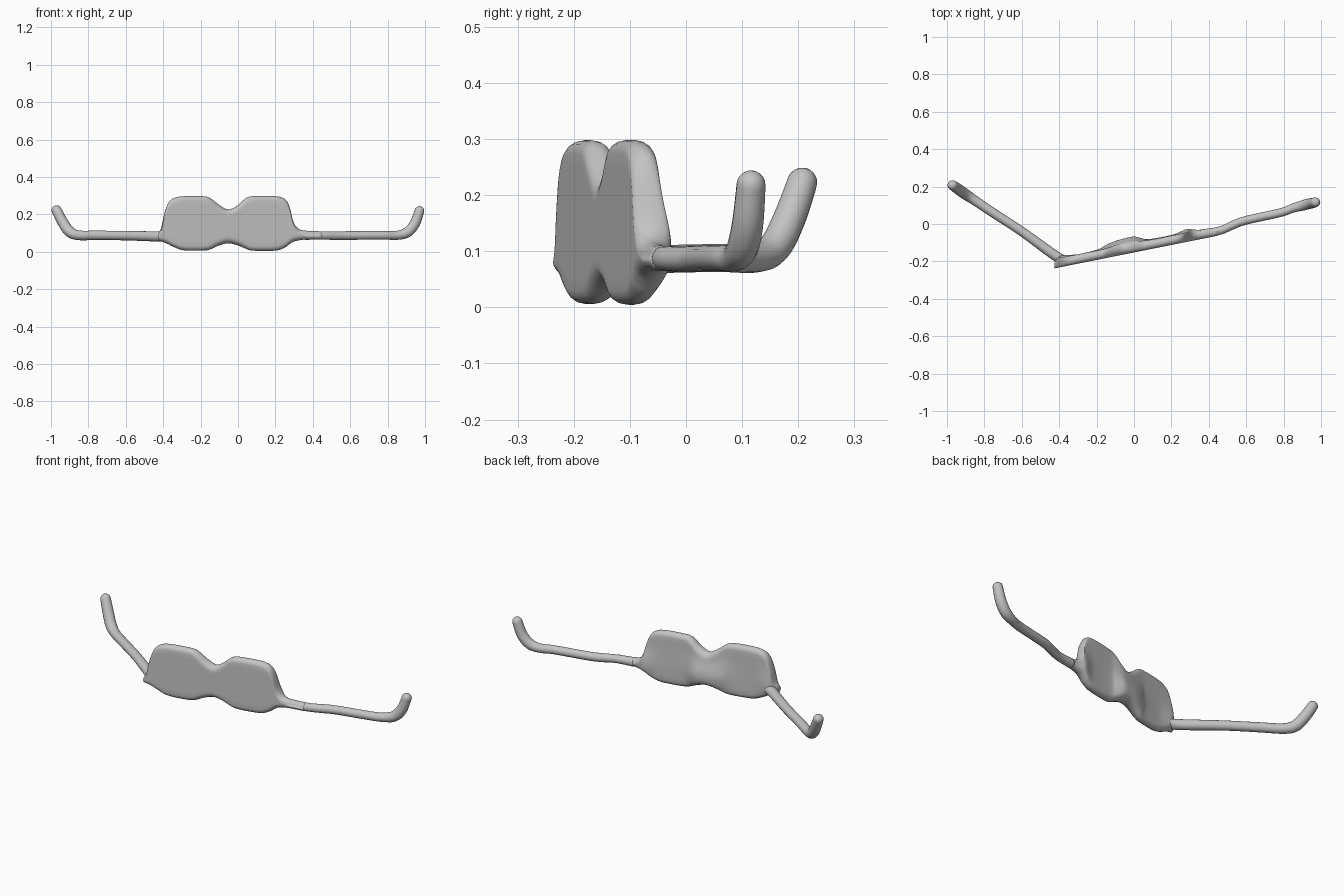
import bpy, bmesh, math
from mathutils import Vector

cube = bpy.data.objects.get("Cube")
if cube:
    bpy.data.objects.remove(cube, do_unlink=True)

grey = bpy.data.materials.new("plain_grey")
grey.use_nodes = True
grey.diffuse_color = (0.55, 0.55, 0.55, 1)
bsdf = grey.node_tree.nodes["Principled BSDF"]
bsdf.inputs["Base Color"].default_value = (0.55, 0.55, 0.55, 1)
bsdf.inputs["Roughness"].default_value = 0.6


def smooth_rows(rows, steps):
    """Catmull-Rom interpolation through rows of numbers."""
    out = []
    for i in range(len(rows) - 1):
        quad = [rows[max(i - 1, 0)], rows[i], rows[i + 1], rows[min(i + 2, len(rows) - 1)]]
        for s in range(steps):
            t = s / steps
            out.append([0.5 * (2 * b + (c - a) * t + (2 * a - 5 * b + 4 * c - d) * t * t
                               + (3 * b - a - 3 * c + d) * t ** 3) for a, b, c, d in zip(*quad)])
    out.append(list(rows[-1]))
    return out


def skin(name, rings):
    """Closed smooth surface through rings with equal point counts."""
    bm = bmesh.new()
    loops = [[bm.verts.new(p) for p in ring] for ring in rings]
    n = len(loops[0])
    for a, b in zip(loops, loops[1:]):
        for i in range(n):
            bm.faces.new((a[i], a[(i + 1) % n], b[(i + 1) % n], b[i]))
    bm.faces.new(loops[0])
    bm.faces.new(loops[-1])
    bmesh.ops.recalc_face_normals(bm, faces=bm.faces)
    for f in bm.faces:
        f.smooth = True
    mesh = bpy.data.meshes.new(name)
    bm.to_mesh(mesh)
    bm.free()
    mesh.materials.append(grey)
    obj = bpy.data.objects.new(name, mesh)
    bpy.context.collection.objects.link(obj)
    return obj


def panel_ring(x, z_low, z_high, half, bulge):
    """Upright slab section with round edges and a swelling on the back."""
    mid, h = (z_low + z_high) / 2, (z_high - z_low) / 2
    r = min(half, h)
    flat = h - r
    pts = []
    for k in range(9):                       # top edge, front to back
        a = math.pi * (1 - k / 8)
        pts.append((half * math.cos(a), mid + flat + r * math.sin(a)))
    for k in range(1, 10):                   # back wall
        pts.append((half, mid + flat * (1 - k / 5)))
    for k in range(9):                       # bottom edge
        a = -math.pi * k / 8
        pts.append((half * math.cos(a), mid - flat + r * math.sin(a)))
    for k in range(1, 10):                   # front wall
        pts.append((-half, mid - flat * (1 - k / 5)))
    front = -0.152 + 0.2 * x
    ring = []
    for y, z in pts:
        w = (y + half) / (2 * half)
        ring.append((x, front + half + y + bulge * w * math.exp(-((z - 0.1) / 0.075) ** 2), z))
    return ring


# Twin-lens front: x, bottom, top, half thickness, back swelling
sections = [
    (-0.425, 0.062, 0.098, 0.018, 0.0), (-0.41, 0.055, 0.13, 0.023, 0.005),
    (-0.395, 0.05, 0.20, 0.025, 0.01), (-0.372, 0.04, 0.262, 0.025, 0.01),
    (-0.34, 0.024, 0.288, 0.025, 0.005), (-0.29, 0.008, 0.297, 0.025, 0.0),
    (-0.19, 0.006, 0.297, 0.025, 0.005), (-0.15, 0.012, 0.288, 0.026, 0.018),
    (-0.10, 0.034, 0.25, 0.028, 0.025), (-0.05, 0.045, 0.226, 0.03, 0.025),
    (0.0, 0.034, 0.25, 0.03, 0.025), (0.04, 0.017, 0.285, 0.027, 0.015),
    (0.08, 0.006, 0.297, 0.025, 0.005), (0.20, 0.006, 0.297, 0.025, 0.003),
    (0.25, 0.022, 0.282, 0.025, 0.012), (0.275, 0.04, 0.243, 0.025, 0.018),
    (0.295, 0.053, 0.165, 0.026, 0.015), (0.32, 0.06, 0.126, 0.026, 0.006),
    (0.36, 0.065, 0.113, 0.025, 0.0), (0.45, 0.065, 0.109, 0.022, 0.0),
]
skin("lens_front", [panel_ring(*s) for s in smooth_rows(sections, 4)])


def arm(name, path):
    """Round temple bar; path rows are x, y, z, radius."""
    rows = smooth_rows(path, 6)
    pts = [Vector(r[:3]) for r in rows]
    run = pts[-1] - pts[0]
    side = Vector((run.y, -run.x, 0)).normalized()
    tangents = [(pts[min(i + 1, len(pts) - 1)] - pts[max(i - 1, 0)]).normalized()
                for i in range(len(pts))]
    # Rounded tip
    centres = [(p, t, r[3]) for p, t, r in zip(pts, tangents, rows)]
    p, t, r = centres[-1]
    for k in range(1, 6):
        a = math.radians(k * 17)
        centres.append((p + t * r * math.sin(a), t, r * math.cos(a)))
    rings = []
    for p, t, r in centres:
        up = t.cross(side).normalized()
        rings.append([p + r * (side * math.cos(a) + up * math.sin(a))
                      for a in (2 * math.pi * i / 16 for i in range(16))])
    skin(name, rings)


# Temple bars with upturned tips
arm("right_arm", [
    (-0.37, -0.195, 0.083, 0.025), (-0.43, -0.163, 0.082, 0.027), (-0.6, -0.04, 0.086, 0.025),
    (-0.75, 0.058, 0.088, 0.025), (-0.85, 0.125, 0.088, 0.026), (-0.9, 0.158, 0.107, 0.029),
    (-0.938, 0.185, 0.16, 0.029), (-0.97, 0.207, 0.222, 0.027),
])
arm("left_arm", [
    (0.36, -0.053, 0.088, 0.024), (0.46, -0.035, 0.087, 0.022), (0.53, -0.005, 0.086, 0.023),
    (0.6, 0.02, 0.087, 0.023), (0.78, 0.06, 0.088, 0.023), (0.85, 0.085, 0.088, 0.024),
    (0.905, 0.1, 0.104, 0.028), (0.945, 0.11, 0.15, 0.028), (0.97, 0.116, 0.218, 0.026),
])
